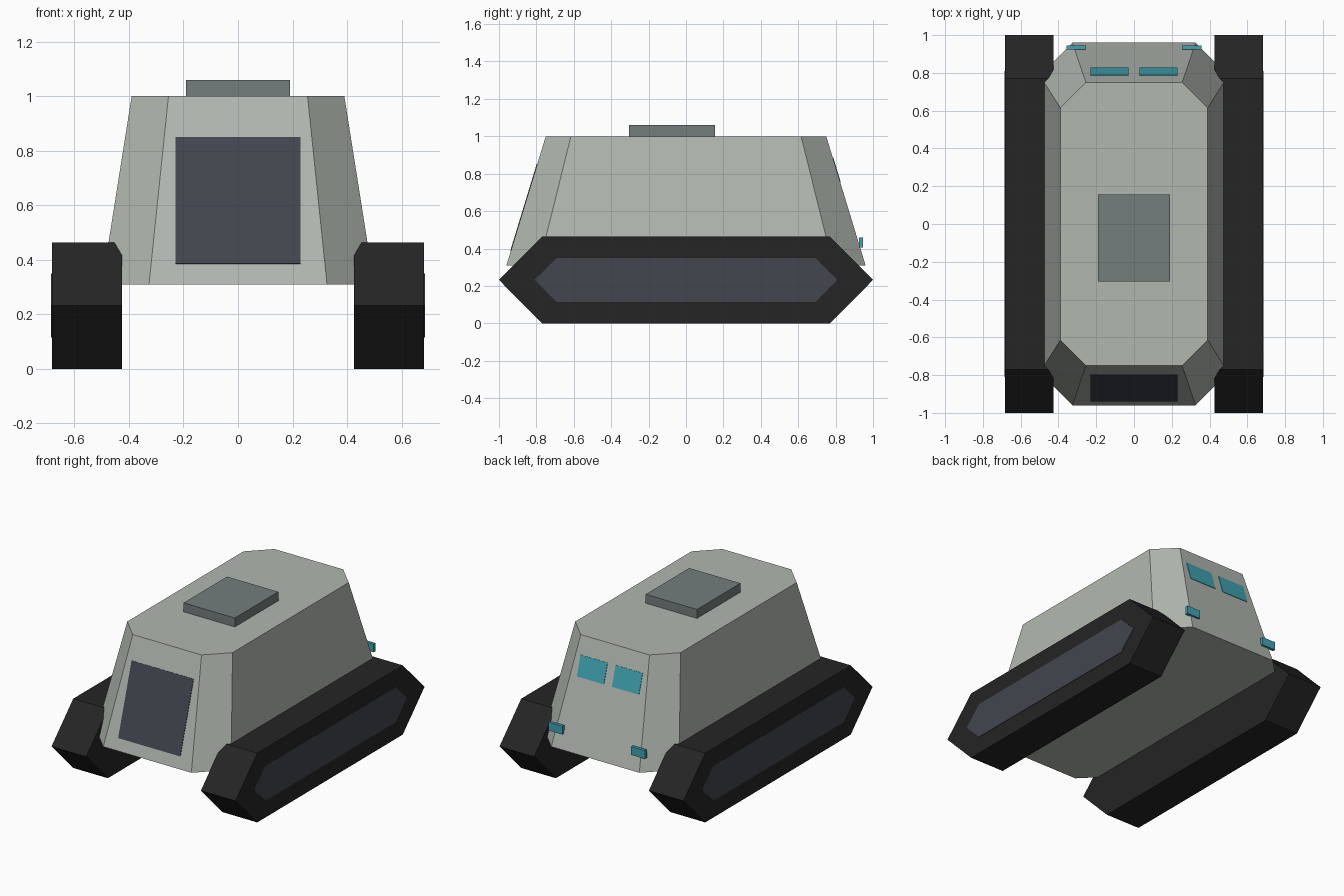
import bpy
import bmesh
from mathutils import Vector

cube = bpy.data.objects.get("Cube")
if cube:
    bpy.data.objects.remove(cube, do_unlink=True)


def material(name, rgb):
    mat = bpy.data.materials.new(name)
    mat.use_nodes = True
    colour = (*rgb, 1)
    mat.diffuse_color = colour
    mat.node_tree.nodes["Principled BSDF"].inputs["Base Color"].default_value = colour
    return mat


HULL = material("pale grey green", (0.44, 0.475, 0.43))
HATCH = material("slate grey", (0.175, 0.21, 0.202))
PANEL = material("dark blue grey", (0.055, 0.061, 0.076))
TRACK = material("near black", (0.018, 0.018, 0.018))
GLASS = material("teal", (0.05, 0.37, 0.45))


def solid(name, points, sweep, mat, taper=1):
    """Sweep a flat polygon along a vector, scaling the far end about the z axis."""
    bm = bmesh.new()
    sweep = Vector(sweep)
    base = [bm.verts.new(p) for p in points]
    far = [bm.verts.new((p[0] * taper + sweep.x, p[1] * taper + sweep.y, p[2] + sweep.z))
           for p in points]
    bm.faces.new(base)
    bm.faces.new(far)
    for i in range(len(base)):
        j = (i + 1) % len(base)
        bm.faces.new((base[i], base[j], far[j], far[i]))
    bmesh.ops.recalc_face_normals(bm, faces=bm.faces)
    mesh = bpy.data.meshes.new(name)
    bm.to_mesh(mesh)
    bm.free()
    mesh.materials.append(mat)
    obj = bpy.data.objects.new(name, mesh)
    bpy.context.collection.objects.link(obj)
    return obj


def box(name, x, y, z, mat):
    pts = [(x[0], y[0], z[0]), (x[1], y[0], z[0]), (x[1], y[1], z[0]), (x[0], y[1], z[0])]
    return solid(name, pts, (0, 0, z[1] - z[0]), mat)


# Hull: octagonal frustum
FLOOR, ROOF, SPREAD = 0.31, 1.0, 1.28
corner = [(0.39, 0.615), (0.255, 0.75)]
outline = corner + [(-x, y) for x, y in corner[::-1]]
outline += [(-x, -y) for x, y in outline]
solid("hull", [(x * SPREAD, y * SPREAD, FLOOR) for x, y in outline],
      (0, 0, ROOF - FLOOR), HULL, taper=1 / SPREAD)


# Thin plates lying on the sloped end faces
def end_plate(name, end, x0, x1, z0, z1, mat):
    lean = 0.75 * (SPREAD - 1) / (ROOF - FLOOR)
    normal = Vector((0, end, lean)).normalized()

    def on_face(x, z):
        return Vector((x, end * (0.75 + lean * (ROOF - z)), z)) - normal * 0.002

    pts = [on_face(x0, z0), on_face(x1, z0), on_face(x1, z1), on_face(x0, z1)]
    solid(name, pts, normal * 0.005, mat)


end_plate("front_door", -1, -0.23, 0.23, 0.385, 0.85, PANEL)

# Roof hatch
box("roof_hatch", (-0.19, 0.19), (-0.305, 0.155), (0.99, 1.06), HATCH)


# Long hexagon in the side plane
def hexagon(x, tip, shoulder, half_height):
    mid = 0.232
    return [(x, tip, mid), (x, shoulder, mid + half_height), (x, -shoulder, mid + half_height),
            (x, -tip, mid), (x, -shoulder, mid - half_height), (x, shoulder, mid - half_height)]


# Paired parts: tracks, track panels, rear windows, tail lights
for side, label in ((1, "left"), (-1, "right")):
    solid(label + "_track", hexagon(side * 0.425, 1.0, 0.77, 0.232),
          (side * 0.257, 0, 0), TRACK)
    solid(label + "_track_panel", hexagon(side * 0.68, 0.81, 0.69, 0.118),
          (side * 0.005, 0, 0), PANEL)
    end_plate(label + "_rear_window", 1, side * 0.03, side * 0.23, 0.755, 0.885, GLASS)
    box(label + "_tail_light", (side * 0.255, side * 0.357), (0.924, 0.945),
        (0.405, 0.46), GLASS)
